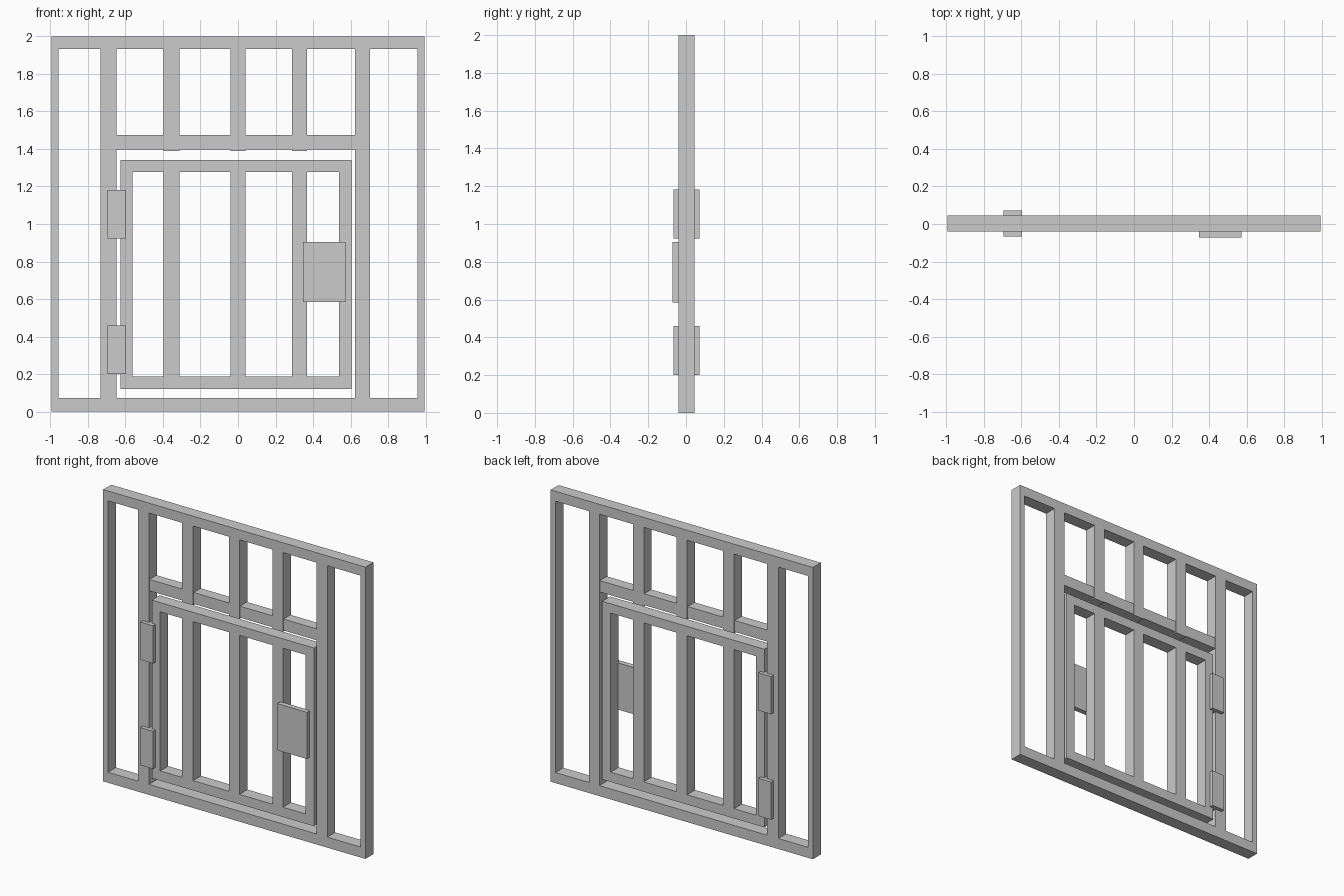
import bpy, bmesh
from mathutils import Matrix, Vector

if "Cube" in bpy.data.objects:
    bpy.data.objects.remove(bpy.data.objects["Cube"])

Y0, Y1 = -0.04, 0.046   # front and back of the steelwork


def box(name, x0, x1, z0, z1, y0=Y0, y1=Y1):
    bm = bmesh.new()
    size = Vector((x1 - x0, y1 - y0, z1 - z0))
    mid = Vector((x0 + x1, y0 + y1, z0 + z1)) / 2
    bmesh.ops.create_cube(bm, size=1, matrix=Matrix.Translation(mid) @ Matrix.Diagonal(size.to_4d()))
    me = bpy.data.meshes.new(name)
    bm.to_mesh(me)
    bm.free()
    ob = bpy.data.objects.new(name, me)
    bpy.context.collection.objects.link(ob)
    return ob


def frame(name, outer, inner):
    """Rectangular ring: outer and inner are (x0, x1, z0, z1)."""
    def ring(r, y):
        return [(r[0], y, r[2]), (r[1], y, r[2]), (r[1], y, r[3]), (r[0], y, r[3])]
    loops = [ring(outer, Y0), ring(outer, Y1), ring(inner, Y1), ring(inner, Y0)]
    verts = [v for l in loops for v in l]
    faces = []
    for k in range(4):
        a, b = k * 4, (k + 1) % 4 * 4
        for i in range(4):
            j = (i + 1) % 4
            faces.append((a + i, a + j, b + j, b + i))
    me = bpy.data.meshes.new(name)
    me.from_pydata(verts, [], faces)
    bm = bmesh.new()
    bm.from_mesh(me)
    bmesh.ops.recalc_face_normals(bm, faces=bm.faces)
    bm.to_mesh(me)
    bm.free()
    ob = bpy.data.objects.new(name, me)
    bpy.context.collection.objects.link(ob)


# Outer wall frame and the two door posts
frame("outer_frame", (-0.994, 0.994, 0, 2), (-0.958, 0.958, 0.072, 1.932))
box("hinge_post", -0.732, -0.647, 0.072, 1.932)
box("latch_post", 0.624, 0.705, 0.072, 1.932)

# Lintel above the door, slightly thinner than the bars
box("lintel", -0.647, 0.624, 1.397, 1.475, Y0 + 0.005, Y1 - 0.005)

# Door leaf
frame("door_frame", (-0.626, 0.604, 0.12, 1.341), (-0.562, 0.539, 0.187, 1.277))

# Vertical bars, above the lintel and in the door
for i, (x0, x1) in enumerate([(-0.397, -0.312), (-0.041, 0.039), (0.288, 0.369)], 1):
    box(f"upper_bar_{i}", x0, x1, 1.389, 1.932)
    box(f"door_bar_{i}", x0, x1, 0.187, 1.277)

# Hinges wrap both faces; lock box sits on the front
for n, z0 in (("lower", 0.201), ("upper", 0.924)):
    box(f"{n}_hinge", -0.695, -0.598, z0, z0 + 0.258, -0.066, 0.0715)
box("lock_box", 0.347, 0.572, 0.584, 0.904, -0.0715, -0.036)
